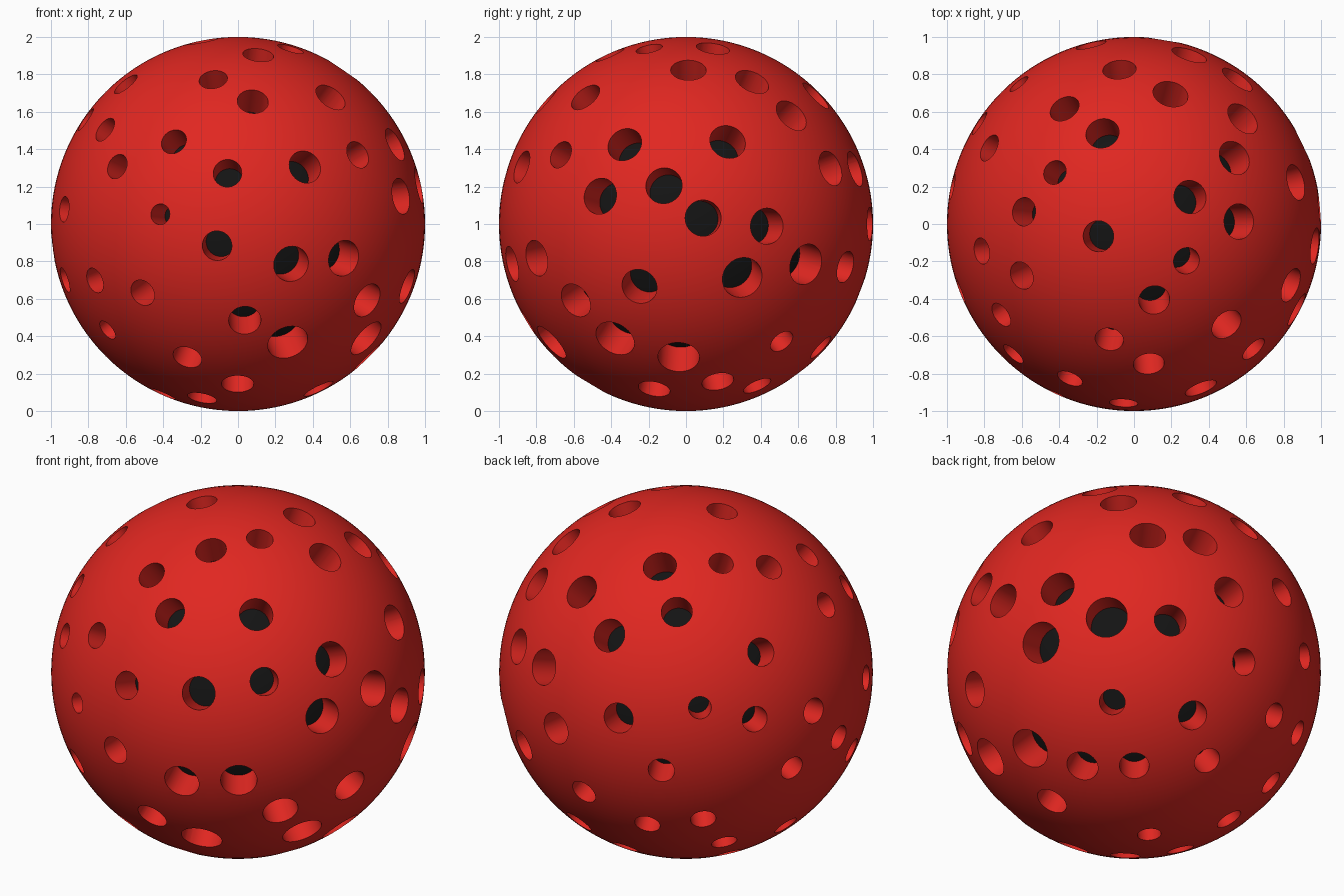
import bpy, bmesh, math
from mathutils import Vector, Matrix

if "Cube" in bpy.data.objects:
    bpy.data.objects.remove(bpy.data.objects["Cube"])

CENTRE = Vector((0, 0, 1))
HOLES = 76
GOLDEN = math.pi * (3 - math.sqrt(5))


def material(name, rgb):
    m = bpy.data.materials.new(name)
    m.diffuse_color = (*rgb, 1)
    m.use_nodes = True
    m.node_tree.nodes["Principled BSDF"].inputs["Base Color"].default_value = m.diffuse_color
    return m


def sphere(name, radius, mat, seg, rings):
    bpy.ops.mesh.primitive_uv_sphere_add(segments=seg, ring_count=rings,
                                         radius=radius, location=CENTRE)
    ob = bpy.context.object
    ob.name = name
    ob.data.materials.append(mat)
    return ob


def hole_direction(i):
    # golden spiral around the y axis with a wavy angle offset
    y = 1 - (2 * i + 1) / HOLES
    r = math.sqrt(1 - y * y)
    a = GOLDEN * i + 0.15 * math.sin(1.73 * i)
    return Vector((r * math.cos(a), y, r * math.sin(a)))


def hole_radius(i):
    r = 0.083 + 0.0145 * math.sin(i * 10 * math.pi / 13 + 0.72)
    if i % 13 == 0:
        r *= 1.2
    if i % 9 == 0:
        r *= 0.8
    return r


red = material("red", (0.75, 0.02, 0.015))
black = material("black", (0.007, 0.007, 0.007))

# outer ball
ball = sphere("perforated_ball", 1.0, red, 128, 64)

# radial drills, all in one cutter
bm = bmesh.new()
for i in range(HOLES):
    d = hole_direction(i)
    rot = d.to_track_quat('Z', 'Y').to_matrix().to_4x4()
    bmesh.ops.create_cone(bm, cap_ends=True, segments=40,
                          radius1=hole_radius(i), radius2=hole_radius(i), depth=0.32,
                          matrix=Matrix.Translation(CENTRE + d * 0.94) @ rot)
mesh = bpy.data.meshes.new("hole_cutter")
bm.to_mesh(mesh)
bm.free()
mesh.materials.append(red)
cutter = bpy.data.objects.new("hole_cutter", mesh)
bpy.context.collection.objects.link(cutter)
cutter.hide_render = True

# cut the holes
mod = ball.modifiers.new("holes", 'BOOLEAN')
mod.operation = 'DIFFERENCE'
mod.solver = 'EXACT'
mod.object = cutter
bpy.context.view_layer.objects.active = ball
bpy.ops.object.modifier_apply(modifier=mod.name)
bpy.data.objects.remove(cutter)
bpy.ops.object.select_all(action='DESELECT')
ball.select_set(True)
bpy.ops.object.shade_smooth_by_angle(angle=math.radians(30))

# dark core seen at the bottom of the holes
core = sphere("dark_core", 0.82, black, 96, 48)
bpy.ops.object.shade_smooth()
